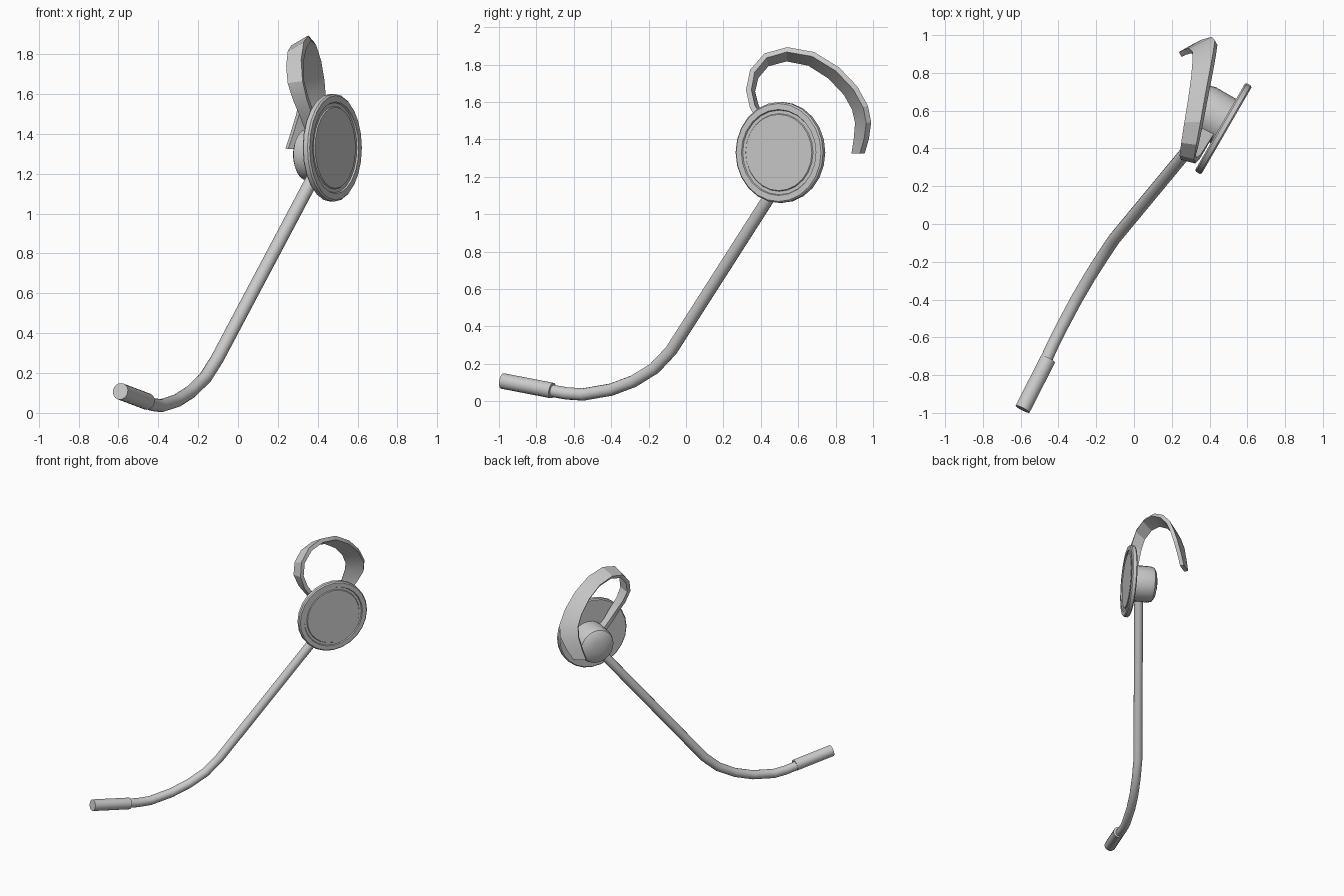
import bpy, bmesh, math
from mathutils import Vector, Matrix

if "Cube" in bpy.data.objects:
    bpy.data.objects.remove(bpy.data.objects["Cube"])

S, C = 0.5, 0.866
# earpiece frame: local x along the plate, y up, z outward
FRAME = Matrix(((S, 0, C, 0.473), (C, 0, -S, 0.505), (0, 1, 0, 1.33), (0, 0, 0, 1)))


def finish(name, bm, angle=30):
    bmesh.ops.recalc_face_normals(bm, faces=bm.faces[:])
    me = bpy.data.meshes.new(name)
    bm.to_mesh(me)
    bm.free()
    ob = bpy.data.objects.new(name, me)
    bpy.context.collection.objects.link(ob)
    bpy.ops.object.select_all(action='DESELECT')
    ob.select_set(True)
    bpy.context.view_layer.objects.active = ob
    bpy.ops.object.shade_smooth_by_angle(angle=math.radians(angle))
    return ob


def skin(name, rings, angle=30):
    """Join a row of closed rings and cap both ends."""
    bm = bmesh.new()
    vs = [[bm.verts.new(p) for p in r] for r in rings]
    n = len(vs[0])
    for a, b in zip(vs, vs[1:]):
        for i in range(n):
            j = (i + 1) % n
            bm.faces.new((a[i], a[j], b[j], b[i]))
    bm.faces.new(vs[0])
    bm.faces.new(vs[-1])
    return finish(name, bm, angle)


def lathe(name, profile, offset=(0, 0), sides=24):
    rings = []
    for r, h in profile:
        rings.append([FRAME @ Vector((offset[0] + r * math.cos(2 * math.pi * i / sides),
                                      offset[1] + r * math.sin(2 * math.pi * i / sides), h))
                      for i in range(sides)])
    return skin(name, rings)


def tangent(pts, i):
    return (pts[min(i + 1, len(pts) - 1)] - pts[max(i - 1, 0)]).normalized()


def tube(name, path, radius, sides=14):
    pts = [Vector(p) for p in path]
    rings = []
    for i, p in enumerate(pts):
        t = tangent(pts, i)
        u = t.cross(Vector((0.89, -0.45, 0))).normalized()
        v = t.cross(u)
        rings.append([p + radius * (u * math.cos(a) + v * math.sin(a))
                      for a in (2 * math.pi * k / sides for k in range(sides))])
    return skin(name, rings, 40)


# outer plate with a rim, a groove and an inset face
lathe("ear_plate", [(0.262, -0.02), (0.27, -0.012), (0.27, 0.012), (0.262, 0.02),
                    (0.23, 0.02), (0.226, 0.012), (0.208, 0.012), (0.204, 0.018), (0.2, 0.018)])

# bud that sits in the ear
lathe("ear_bud", [(0.135, -0.015), (0.135, -0.145), (0.127, -0.172),
                  (0.10, -0.19), (0.05, -0.2), (0.01, -0.202)], (0.035, -0.035))

# microphone boom
tube("boom", [(0.414, 0.547, 1.25), (-0.105, -0.08, 0.27), (-0.165, -0.17, 0.175),
              (-0.235, -0.28, 0.107), (-0.305, -0.40, 0.062), (-0.385, -0.55, 0.036),
              (-0.43, -0.64, 0.042), (-0.475, -0.74, 0.06)], 0.033)

# microphone capsule
tube("microphone", [(-0.455, -0.715, 0.057), (-0.59, -0.98, 0.108)], 0.042, 18)

# ear hook: centre point and full width vector at each station
hook = [((0.40, 0.50, 1.36), (0.06, -0.03, 0)),
        ((0.37, 0.45, 1.43), (0.06, -0.025, 0)),
        ((0.345, 0.41, 1.50), (0.065, -0.02, 0)),
        ((0.315, 0.365, 1.575), (0.07, -0.02, 0)),
        ((0.29, 0.345, 1.66), (0.075, -0.02, 0.01)),
        ((0.285, 0.365, 1.75), (0.075, -0.02, 0.03)),
        ((0.297, 0.43, 1.825), (0.08, -0.01, 0.045)),
        ((0.317, 0.54, 1.855), (0.085, 0, 0.05)),
        ((0.34, 0.67, 1.83), (0.09, 0.02, 0.05)),
        ((0.36, 0.79, 1.755), (0.10, 0.04, 0.04)),
        ((0.372, 0.88, 1.66), (0.11, 0.05, 0.03)),
        ((0.375, 0.93, 1.57), (0.12, 0.06, 0.01)),
        ((0.357, 0.947, 1.49), (0.12, 0.06, 0)),
        ((0.32, 0.937, 1.40), (0.10, 0.055, 0)),
        ((0.285, 0.92, 1.325), (0.08, 0.045, 0))]
centres = [Vector(c) for c, w in hook]
rings = []
for i, (c, w) in enumerate(hook):
    w = Vector(w) / 2
    d = tangent(centres, i).cross(w).normalized() * 0.015
    p = centres[i]
    rings.append([p - w - d, p + w - d, p + w + d, p - w + d])
skin("ear_hook", rings, 20)
